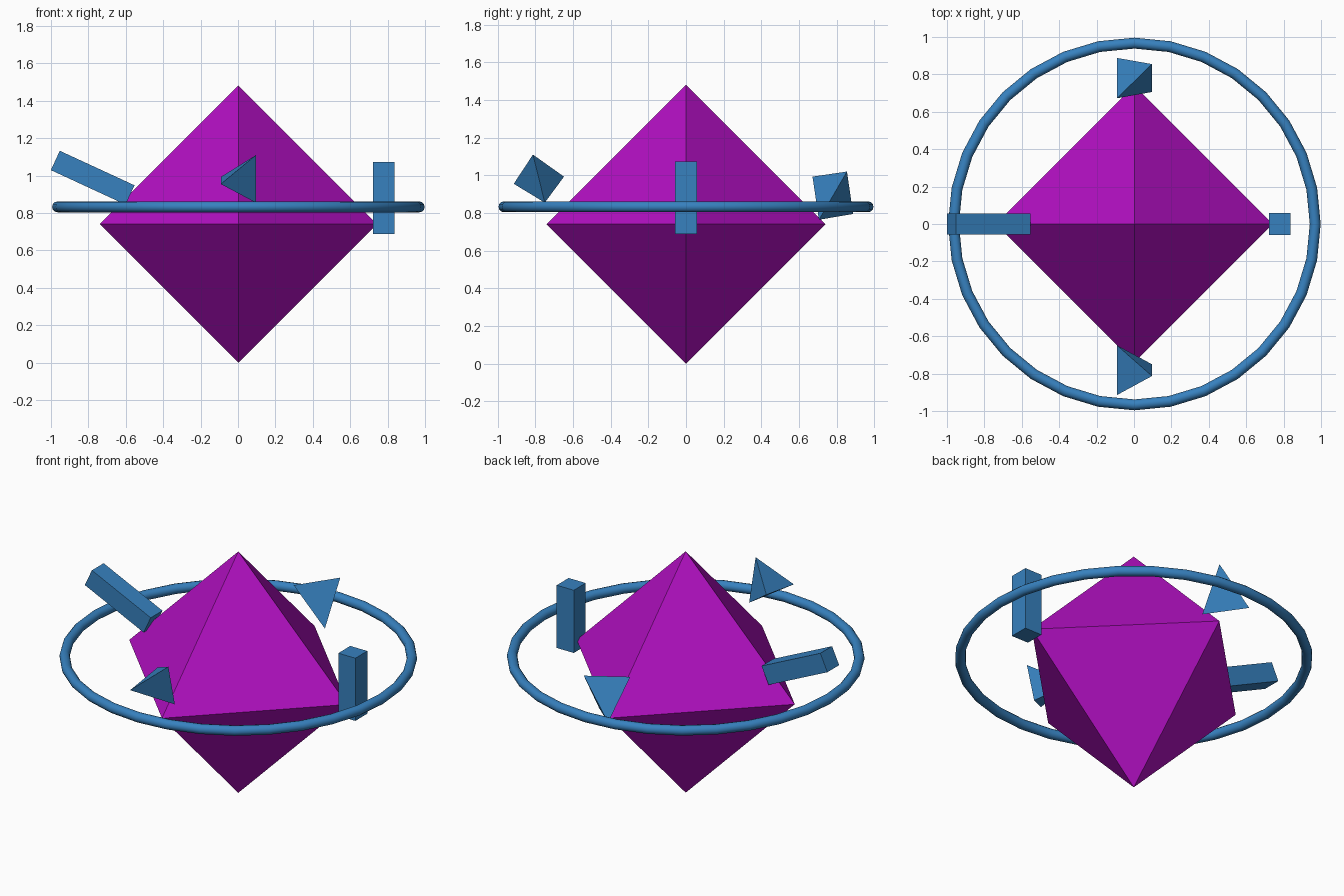
import bpy, bmesh, math
from mathutils import Vector

cube = bpy.data.objects.get("Cube")
if cube:
    bpy.data.objects.remove(cube, do_unlink=True)


def material(name, rgb):
    mat = bpy.data.materials.new(name)
    mat.use_nodes = True
    color = (*rgb, 1)
    mat.diffuse_color = color
    mat.node_tree.nodes["Principled BSDF"].inputs["Base Color"].default_value = color
    return mat


magenta = material("magenta", (0.44, 0.005, 0.53))
blue = material("blue", (0.038, 0.22, 0.52))


def hull(name, points, mat):
    """Flat-faced convex solid around a few corner points."""
    bm = bmesh.new()
    for p in points:
        bm.verts.new(p)
    bmesh.ops.convex_hull(bm, input=bm.verts)
    bmesh.ops.recalc_face_normals(bm, faces=bm.faces)
    mesh = bpy.data.meshes.new(name)
    bm.to_mesh(mesh)
    bm.free()
    obj = bpy.data.objects.new(name, mesh)
    bpy.context.collection.objects.link(obj)
    mesh.materials.append(mat)
    return obj


def bar(name, center, size, tilt=0):
    bpy.ops.mesh.primitive_cube_add(size=1, location=center, rotation=(0, tilt, 0))
    obj = bpy.context.object
    obj.name = name
    obj.scale = size
    obj.data.materials.append(blue)
    return obj


# Octahedral crystal body
CX = 0.002
core = Vector((CX, 0, 0.741))
axes = [Vector(a) for a in ((1, 0, 0), (0, 1, 0), (0, 0, 1))]
hull("crystal", [core + a * s * 0.741 for a in axes for s in (-1, 1)], magenta)

# Ring around the crystal
bpy.ops.mesh.primitive_torus_add(major_segments=32, minor_segments=12,
                                 major_radius=0.967, minor_radius=0.029,
                                 location=(CX, 0, 0.833))
ring = bpy.context.object
ring.name = "ring"
ring.data.materials.append(blue)
bpy.ops.object.shade_smooth()

# Floating bars on either side
bar("left_bar", (0.78, 0, 0.88), (0.116, 0.116, 0.385))
bar("right_bar", (-0.777, 0, 0.989), (0.44, 0.114, 0.114), math.radians(24.8))

# Floating tetrahedra: an edge on the -x side and a crossing edge on the +x side
W = 0.094


def shard(name, right_edge, left_edge):
    points = [(CX - W, y, z) for y, z in right_edge]
    points += [(CX + W, y, z) for y, z in left_edge]
    hull(name, points, blue)


shard("front_shard", [(-0.915, 0.955), (-0.648, 0.993)],
      [(-0.813, 1.11), (-0.75, 0.855)])
shard("back_shard", [(0.888, 0.795), (0.672, 0.993)],
      [(0.855, 1.02), (0.706, 0.764)])
